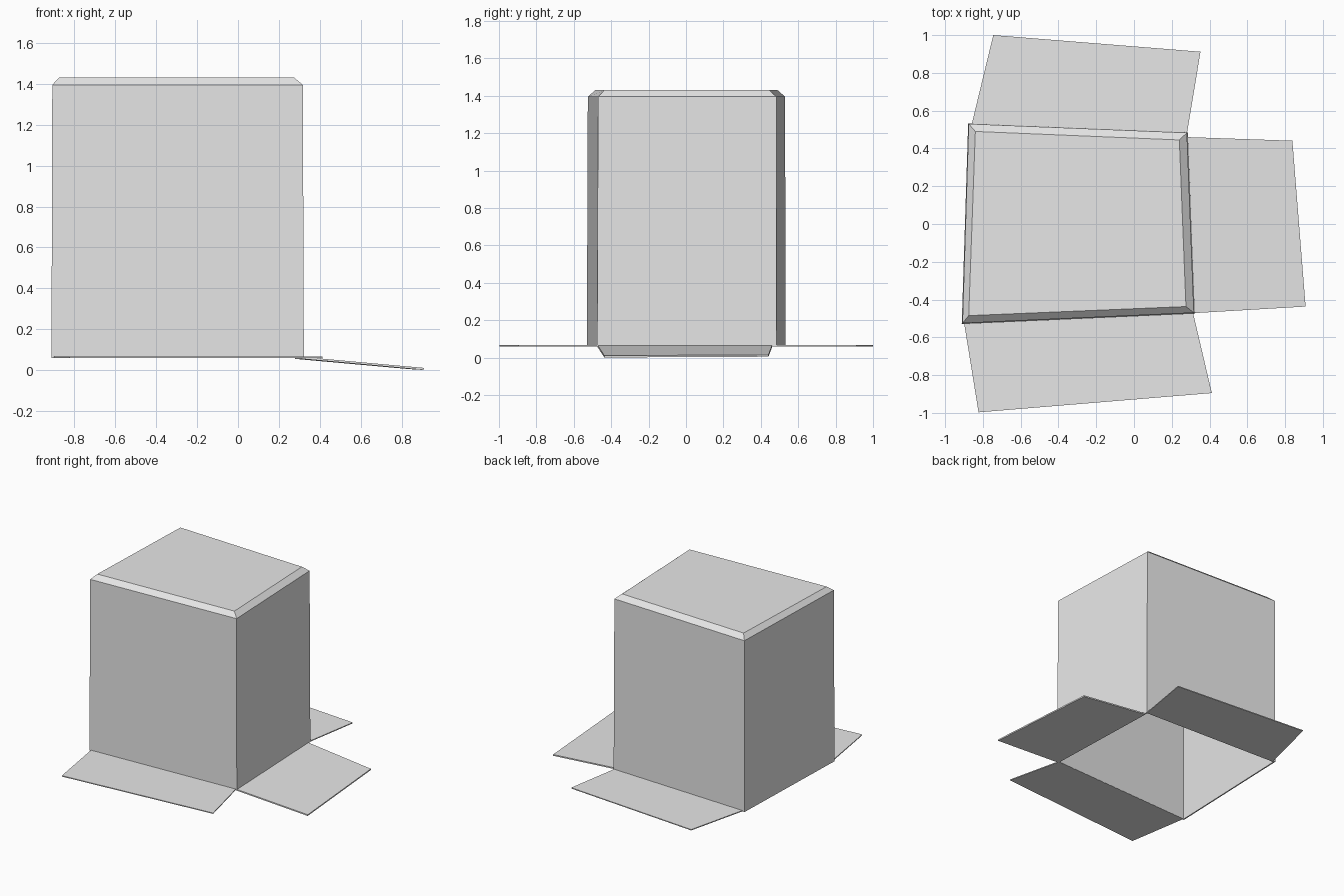
import bpy
import bmesh

# Remove the default cube
cube = bpy.data.objects.get("Cube")
if cube:
    bpy.data.objects.remove(cube, do_unlink=True)

# Single cardboard colour
GREY = (0.8, 0.8, 0.8, 1.0)
card = bpy.data.materials.new("plain_grey")
card.use_nodes = True
card.diffuse_color = GREY
card.node_tree.nodes["Principled BSDF"].inputs["Base Color"].default_value = GREY

RIM = 0.06


def loft(name, loops, cap, thickness, offset):
    """Join four-cornered loops into a sheet and give it card thickness."""
    bm = bmesh.new()
    rings = [[bm.verts.new((x, y, z)) for x, y, z in loop] for loop in loops]
    for low, high in zip(rings, rings[1:]):
        for i in range(4):
            j = (i + 1) % 4
            bm.faces.new((low[i], low[j], high[j], high[i]))
    if cap:
        bm.faces.new(rings[-1])
    mesh = bpy.data.meshes.new(name)
    bm.to_mesh(mesh)
    bm.free()
    mesh.materials.append(card)
    obj = bpy.data.objects.new(name, mesh)
    bpy.context.collection.objects.link(obj)
    wall = obj.modifiers.new("card_thickness", 'SOLIDIFY')
    wall.thickness = thickness
    wall.offset = offset
    wall.use_even_offset = True
    return obj


def level(points, z):
    return [(x, y, z) for x, y in points]


# Upside-down open box with a chamfered top
rim = [(-0.912, -0.53), (0.322, -0.475), (0.285, 0.485), (-0.878, 0.532)]
shoulder = [(-0.908, -0.525), (0.317, -0.47), (0.28, 0.483), (-0.875, 0.53)]
lid = [(-0.875, -0.485), (0.275, -0.437), (0.24, 0.445), (-0.84, 0.49)]
loft("box_body", [level(rim, RIM), level(shoulder, 1.395), level(lid, 1.43)],
     True, 0.01, -1)

# Flat flaps at the front and back
front = [(-0.9, -0.52), (-0.823, -0.997), (0.412, -0.895), (0.312, -0.468)]
back = [(0.28, 0.478), (0.352, 0.912), (-0.745, 1.0), (-0.86, 0.525)]
for name, outline in (("front_flap", front), ("back_flap", back)):
    loft(name, [level(outline, RIM + 0.003)], True, 0.007, 0)

# Drooping flap on the left side
loft("left_flap", [[(0.312, -0.472, RIM), (0.908, -0.437, 0.006),
                    (0.838, 0.441, 0.01), (0.28, 0.46, RIM)]],
     True, 0.01, 0)
